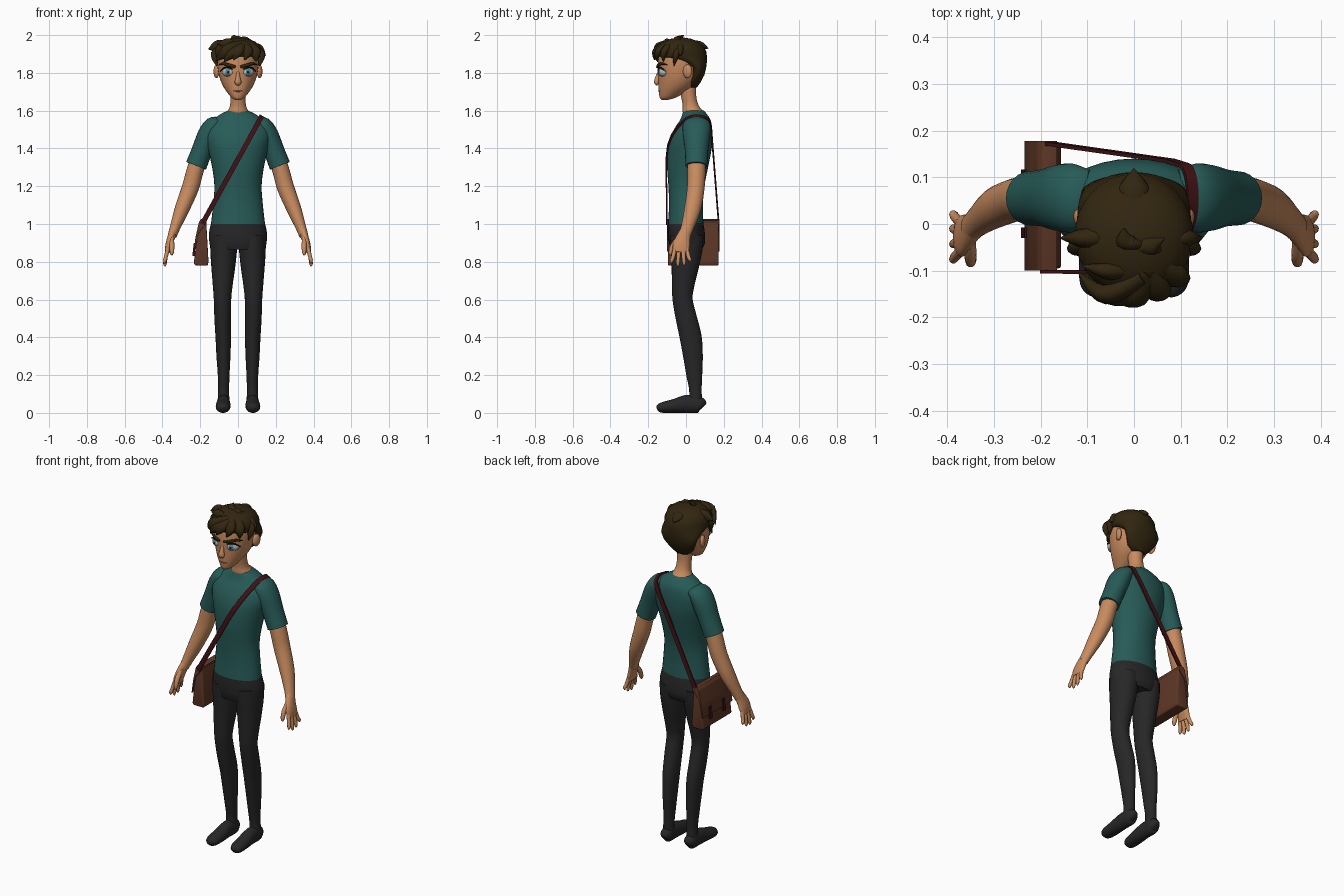
import bpy, bmesh, math
from mathutils import Vector, Matrix
from mathutils.geometry import convex_hull_2d


def material(name, r, g, b):
    m = bpy.data.materials.new(name)
    m.diffuse_color = (r, g, b, 1)
    return m


SKIN = material("skin", 0.58, 0.26, 0.115)
SHIRT = material("teal_cloth", 0.02, 0.105, 0.096)
PANTS = material("charcoal_cloth", 0.02, 0.02, 0.021)
HAIR = material("dark_brown_hair", 0.031, 0.019, 0.005)
BAG = material("brown_leather", 0.11, 0.038, 0.019)
STRAP = material("dark_red_leather", 0.05, 0.006, 0.008)
WHITE = material("eye_white", 0.45, 0.5, 0.5)
IRIS = material("blue_iris", 0.07, 0.24, 0.32)
BLACK = material("black", 0.008, 0.006, 0.005)
LIP = material("lip", 0.38, 0.14, 0.07)


def finish(name, bm, mat, mirror=False, angle=50):
    bmesh.ops.recalc_face_normals(bm, faces=bm.faces)
    for v in bm.verts:
        v.co.z = max(v.co.z, 0)
    me = bpy.data.meshes.new(name)
    bm.to_mesh(me)
    bm.free()
    me.materials.append(mat)
    ob = bpy.data.objects.new(name, me)
    bpy.context.collection.objects.link(ob)
    bpy.ops.object.select_all(action='DESELECT')
    ob.select_set(True)
    bpy.context.view_layer.objects.active = ob
    bpy.ops.object.shade_smooth_by_angle(angle=math.radians(angle))
    if mirror:
        ob.modifiers.new("mirror", 'MIRROR').use_mirror_merge = False
    return ob


def spline(pts, sub):
    """Catmull-Rom through rows of any length."""
    out = []
    for i in range(len(pts) - 1):
        a, b, c, d = (pts[max(i - 1, 0)], pts[i], pts[i + 1], pts[min(i + 2, len(pts) - 1)])
        for k in range(sub):
            t = k / sub
            out.append([0.5 * (2 * q + (r - p) * t + (2 * p - 5 * q + 4 * r - s) * t * t
                               + (3 * q - p - 3 * r + s) * t ** 3)
                        for p, q, r, s in zip(a, b, c, d)])
    return out + [list(pts[-1])]


def tube(name, pts, mat, mirror=False, flat=False, n=24, sub=4):
    """Skin elliptical rings (x, y, z, rx, ry) along a path; flat keeps rings level."""
    rows = spline(pts, sub)
    cs = [Vector(r[:3]) for r in rows]
    way = (cs[-1] - cs[0]).normalized()
    ref = Vector((1, 0, 0)) if abs(way.x) < 0.8 else Vector((0, 0, 1))
    bm, rings = bmesh.new(), []
    for i, r in enumerate(rows):
        t = Vector((0, 0, 1)) if flat else (cs[min(i + 1, len(cs) - 1)] - cs[max(i - 1, 0)]).normalized()
        u = (ref - t * ref.dot(t)).normalized()
        v = t.cross(u)
        ang = [2 * math.pi * k / n for k in range(n)]
        rings.append([bm.verts.new(cs[i] + u * math.cos(a) * r[3] + v * math.sin(a) * r[4]) for a in ang])
    for a, b in zip(rings, rings[1:]):
        for k in range(n):
            bm.faces.new((a[k], a[(k + 1) % n], b[(k + 1) % n], b[k]))
    bm.faces.new(rings[0])
    bm.faces.new(rings[-1])
    return finish(name, bm, mat, mirror)


def body(name, rows, mat, sub=4, n=32):
    """Level rings given as (z, half width, front y, back y)."""
    return tube(name, [(0, (f + b) / 2, z, w, (b - f) / 2) for z, w, f, b in rows],
                mat, flat=True, sub=sub, n=n)


def ball(name, c, r, mat, turn=0, mirror=True):
    bm = bmesh.new()
    m = Matrix.Translation(c) @ Matrix.Rotation(turn, 4, 'Z') @ Matrix.Diagonal((*r, 1))
    bmesh.ops.create_uvsphere(bm, u_segments=20, v_segments=12, radius=1, matrix=m)
    return finish(name, bm, mat, mirror)


def prism(name, profile, y0, y1, mat, bevel=0.0):
    """Extrude an (x, z) profile from y0 to y1."""
    bm = bmesh.new()
    f = bm.faces.new([bm.verts.new((x, y0, z)) for x, z in profile])
    g = bmesh.ops.extrude_face_region(bm, geom=[f])["geom"]
    bmesh.ops.translate(bm, vec=(0, y1 - y0, 0), verts=[v for v in g if isinstance(v, bmesh.types.BMVert)])
    if bevel:
        bmesh.ops.bevel(bm, geom=bm.edges[:], offset=bevel, segments=3, profile=0.5, affect='EDGES')
    return finish(name, bm, mat, angle=40)


# Shirt
shirt = body("shirt_body", [(1.0, .143, -.095, .092), (1.1, .132, -.09, .09), (1.2, .125, -.093, .097),
             (1.3, .137, -.1, .117), (1.4, .16, -.096, .136), (1.46, .173, -.082, .14),
             (1.51, .168, -.058, .138), (1.55, .135, -.032, .13), (1.58, .095, -.02, .112),
             (1.6, .055, -.015, .095)], SHIRT)
sleeve = tube("shirt_sleeves", [(.095, .056, 1.535, .03, .06), (.13, .056, 1.522, .047, .073),
              (.157, .056, 1.473, .056, .072), (.19, .056, 1.39, .055, .062),
              (.222, .055, 1.308, .056, .058)], SHIRT, mirror=True)

# Trousers and feet
body("trouser_hips", [(1.015, .14, -.092, .09), (.95, .154, -.094, .1), (.9, .151, -.09, .1),
     (.865, .143, -.08, .085)], PANTS)
tube("trouser_legs", [(.075, .004, .94, .07, .09), (.076, .003, .87, .071, .085), (.078, -.004, .78, .064, .073),
     (.081, -.015, .68, .053, .06), (.082, -.018, .6, .046, .053), (.081, .002, .5, .044, .056),
     (.078, .025, .4, .041, .058), (.077, .037, .3, .037, .052), (.076, .044, .2, .031, .042),
     (.076, .05, .12, .029, .033), (.077, .05, .05, .032, .036)], PANTS, mirror=True)
tube("shoes", [(.077, .092, .032, .016, .02), (.077, .075, .042, .033, .042), (.077, .01, .048, .035, .048),
     (.078, -.06, .037, .039, .037), (.08, -.12, .029, .037, .029), (.08, -.145, .025, .026, .021),
     (.08, -.154, .022, .008, .008)], PANTS, mirror=True)

# Arms, palms, fingers and thumbs
tube("arms", [(.2, .056, 1.37, .045, .05), (.228, .055, 1.28, .045, .048), (.253, .052, 1.19, .045, .046),
     (.296, .035, 1.08, .039, .044), (.332, .008, .985, .028, .034), (.348, -.008, .94, .024, .032)],
     SKIN, mirror=True)
tube("palms", [(.34, 0, .965, .024, .03), (.355, -.015, .925, .02, .038), (.367, -.025, .885, .018, .045),
     (.375, -.028, .85, .013, .04)], SKIN, mirror=True)
for i, (y, tip) in enumerate([(-.058, .792), (-.037, .776), (-.016, .78), (.003, .8)]):
    lean = (i - 1.5) * .012
    tube(f"finger_{i + 1}", [(.371, y, .87, .011, .012), (.382, y + lean * .6, .825, .01, .011),
         (.387, y + lean, tip + .012, .009, .009), (.386, y + lean, tip, .003, .003)], SKIN, True, n=10, sub=3)
tube("thumbs", [(.352, -.035, .925, .013, .016), (.35, -.068, .888, .013, .014), (.35, -.082, .85, .011, .011),
     (.352, -.085, .835, .004, .004)], SKIN, True, n=10, sub=3)

# Neck and head
body("neck", [(1.76, .042, -.045, .055), (1.68, .04, -.027, .054), (1.63, .042, -.018, .066),
     (1.6, .054, -.018, .088), (1.575, .075, -.014, .11)], SKIN)
body("head", [(1.657, .014, -.128, -.095), (1.667, .032, -.138, -.06), (1.69, .052, -.143, -.015),
     (1.73, .079, -.146, .045), (1.78, .099, -.148, .08), (1.84, .109, -.15, .092), (1.9, .107, -.142, .09),
     (1.95, .08, -.11, .065), (1.965, .04, -.07, .03)], SKIN)
tube("nose", [(0, -.14, 1.81, .008, .008), (0, -.15, 1.775, .012, .013), (0, -.155, 1.75, .018, .014),
     (0, -.148, 1.737, .01, .008)], SKIN, n=12)
ball("ears", (.114, .008, 1.808), (.014, .025, .036), SKIN, turn=-.35)
tube("mouth", [(-.024, -.137, 1.704, .003, .004), (0, -.142, 1.703, .004, .005),
     (.024, -.137, 1.704, .003, .004)], LIP, n=10)

# Eyes, lashes and brows
ball("eyeballs", (.052, -.122, 1.804), (.034, .022, .024), WHITE, turn=.45)
ball("irises", (.052, -.1325, 1.804), (.02, .0135, .021), IRIS, turn=.35)
ball("pupils", (.0515, -.1405, 1.804), (.008, .0075, .009), BLACK, turn=.3)
tube("lashes", [(.019, -.14, 1.815, .003, .004), (.05, -.145, 1.829, .004, .005), (.075, -.13, 1.825, .004, .005),
     (.094, -.11, 1.808, .002, .003)], BLACK, True, n=8)
tube("brows", [(.013, -.153, 1.832, .007, .005), (.045, -.147, 1.84, .009, .006), (.08, -.127, 1.849, .007, .006),
     (.102, -.1, 1.842, .002, .002)], HAIR, True, n=10)

# Hair: a cap that hangs low at the back, with tapered locks
body("hair_cap", [(1.722, .04, .015, .058), (1.75, .074, .005, .077), (1.79, .1, .022, .098),
     (1.83, .114, .02, .107), (1.86, .12, -.045, .111), (1.885, .125, -.148, .111), (1.915, .127, -.156, .107),
     (1.945, .114, -.142, .09), (1.965, .092, -.118, .066), (1.98, .058, -.082, .03), (1.987, .02, -.045, -.01)],
     HAIR, sub=1)
LOCKS = [  # base, middle, tip, radius
    ((.02, -.11, 1.95), (-.06, -.15, 1.915), (-.118, -.105, 1.862), .034),
    ((.03, -.1, 1.955), (-.03, -.155, 1.91), (-.075, -.15, 1.858), .032),
    ((.03, -.1, 1.955), (0, -.158, 1.915), (-.025, -.168, 1.868), .03),
    ((.03, -.1, 1.955), (.05, -.145, 1.915), (.035, -.158, 1.868), .03),
    ((.05, -.08, 1.95), (.09, -.115, 1.91), (.095, -.12, 1.86), .032),
    ((.06, -.03, 1.94), (.118, -.05, 1.9), (.115, -.065, 1.835), .026),
    ((-.06, -.03, 1.94), (-.118, -.05, 1.9), (-.112, -.065, 1.835), .026),
    ((-.04, -.03, 1.94), (-.105, -.03, 1.94), (-.157, -.03, 1.925), .034),
    ((.05, -.03, 1.93), (.105, -.03, 1.92), (.146, -.03, 1.892), .034),
    ((.03, -.04, 1.96), (-.015, -.04, 1.98), (-.022, -.01, 2.0), .024),
    ((.06, -.05, 1.95), (.03, -.05, 1.978), (.065, -.03, 1.977), .024),
    ((-.02, -.1, 1.95), (-.06, -.1, 1.955), (-.11, -.09, 1.955), .028),
    ((0, .03, 1.95), (0, .075, 1.945), (0, .118, 1.93), .034),
]
for i, (a, b, c, r) in enumerate(LOCKS):
    tube(f"hair_lock_{i + 1}", [(*a, r * .7, r * .6), (*b, r, r * .65), (*c, .002, .002)], HAIR, n=12, sub=6)

# Shoulder bag with flap and buckles
prism("bag_body", [(-.168, 1.01), (-.198, 1.01), (-.218, .93), (-.234, .79), (-.225, .78), (-.16, .78), (-.156, .8)],
      -.095, .172, BAG, bevel=.006)
prism("bag_flap", [(-.164, 1.02), (-.196, 1.026), (-.207, 1.01), (-.225, .93), (-.235, .855), (-.228, .855),
      (-.21, .95), (-.17, 1.0)], -.1, .178, BAG, bevel=.002)
for i, y in enumerate((-.03, .095)):
    prism(f"bag_buckle_{i + 1}", [(-.23, .9), (-.234, .9), (-.242, .83), (-.228, .83)], y, y + .022, STRAP)

# Strap: a tight band around the torso section in a slanted plane, down to the bag
origin, along, side = Vector((-.19, 0, 1.0)), Vector((.484, 0, .875)), Vector((.875, 0, -.484))
flat = [Vector((0, -.098)), Vector((.02, .168))]
for ob in (shirt, sleeve):
    for v in ob.data.vertices:
        d = v.co - origin
        if abs(d.dot(side)) < .012:
            flat.append(Vector((d.dot(along), v.co.y)))
hull = convex_hull_2d(flat)
k = hull.index(0)
hull = hull[k:] + hull[:k]
if hull[1] == 1:  # keep the open gap between the two bag anchors
    hull = hull[1:] + hull[:1]
path = [flat[i] for i in hull]
mid = sum(path, Vector((0, 0))) / len(path)
bm, prev = bmesh.new(), None
for i, p in enumerate(path):
    t = path[min(i + 1, len(path) - 1)] - path[max(i - 1, 0)]
    out = Vector((t.y, -t.x)).normalized()
    if out.dot(p - mid) < 0:
        out = -out
    ring = []
    for w, h in ((-.013, .0), (.013, .0), (.013, .008), (-.013, .008)):
        q = p + out * h
        ring.append(bm.verts.new(origin + along * q.x + side * w + Vector((0, q.y, 0))))
    if prev:
        for j in range(4):
            bm.faces.new((prev[j], prev[(j + 1) % 4], ring[(j + 1) % 4], ring[j]))
    else:
        bm.faces.new(ring)
    prev = ring
bm.faces.new(prev)
finish("bag_strap", bm, STRAP)
